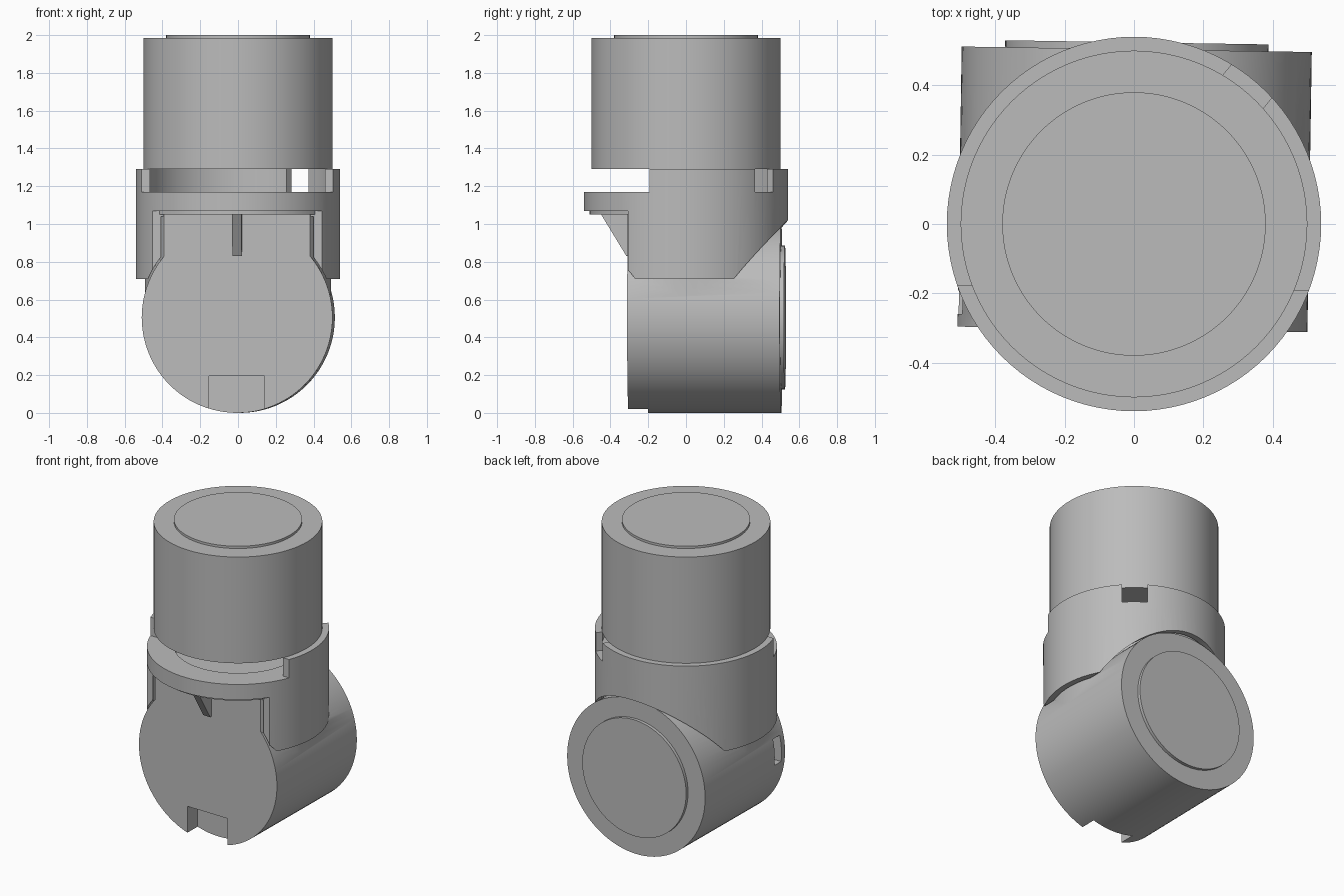
import bpy, bmesh, math
from mathutils import Matrix, Vector

if "Cube" in bpy.data.objects:
    bpy.data.objects.remove(bpy.data.objects["Cube"], do_unlink=True)

GREY = (0.5, 0.5, 0.5, 1)
mat = bpy.data.materials.new("plain grey")
mat.use_nodes = True
mat.diffuse_color = GREY
mat.node_tree.nodes["Principled BSDF"].inputs["Base Color"].default_value = GREY

TWIST = Matrix.Rotation(math.radians(-0.9), 4, "Z")  # lower joint is slightly turned
AXIS_Z = 0.505                                       # height of the lower drum axis


def add(name, bm, matrix=Matrix()):
    bmesh.ops.recalc_face_normals(bm, faces=bm.faces)
    bm.transform(matrix)
    mesh = bpy.data.meshes.new(name)
    bm.to_mesh(mesh)
    bm.free()
    mesh.materials.append(mat)
    ob = bpy.data.objects.new(name, mesh)
    bpy.context.collection.objects.link(ob)
    return ob


def upright(name, r, z0, z1):
    """Vertical cylinder between two heights."""
    bm = bmesh.new()
    bmesh.ops.create_cone(bm, cap_ends=True, segments=96, radius1=r, radius2=r, depth=z1 - z0)
    return add(name, bm, Matrix.Translation((0, 0, (z0 + z1) / 2)))


def lying(name, r, y0, y1):
    """Cylinder along y on the drum axis."""
    bm = bmesh.new()
    bmesh.ops.create_cone(bm, cap_ends=True, segments=96, radius1=r, radius2=r, depth=y1 - y0)
    return add(name, bm, TWIST @ Matrix.Translation((0, (y0 + y1) / 2, AXIS_Z))
               @ Matrix.Rotation(math.pi / 2, 4, "X"))


def box(name, lo, hi, turn=TWIST):
    bm = bmesh.new()
    bmesh.ops.create_cube(bm, size=1)
    lo, hi = Vector(lo), Vector(hi)
    return add(name, bm, turn @ Matrix.Translation((lo + hi) / 2)
               @ Matrix.Diagonal((*(hi - lo), 1)))


def combine(ob, other, operation="DIFFERENCE"):
    mod = ob.modifiers.new("cut", "BOOLEAN")
    mod.operation, mod.object, mod.solver = operation, other, "EXACT"
    bpy.context.view_layer.objects.active = ob
    bpy.ops.object.modifier_apply(modifier=mod.name)
    bpy.data.objects.remove(other, do_unlink=True)


# Upper drum with its raised end disc
parts = [upright("upper_drum", 0.5, 1.29, 1.985),
         upright("upper_end_disc", 0.38, 1.98, 2.0)]

# Collar: outer sleeve with a socket, open front, wall notch and saddle underneath
collar = upright("collar", 0.54, 0.71, 1.29)
for cutter in (
        upright("socket", 0.5, 1.17, 1.4),
        upright("centre_recess", 0.38, 1.08, 1.25),
        upright("sleeve_hollow", 0.503, 0.6, 1.04),
        box("front_step", (-1, -1, 1.17), (1, -0.185, 1.4)),
        box("front_opening", (-1, -1, 0.5), (1, -0.3, 1.07)),
        box("wall_notch", (0.4, -0.075, 1.17), (0.7, 0.075, 1.4),
            Matrix.Rotation(math.radians(50.5), 4, "Z")),
        lying("saddle", 0.515, -1, 1)):
    combine(collar, cutter)
parts.append(collar)

# Lower drum merged with the neck that rises into the collar
drum = lying("lower_drum", 0.505, -0.304, 0.504)
neck = upright("neck", 0.492, 0.5, 1.06)
combine(neck, box("neck_flat", (-1, -1, 0), (1, -0.304, 2)))
combine(drum, neck, "UNION")
combine(drum, box("bottom_notch", (-0.15, -1, -0.1), (0.145, -0.2, 0.195)))
combine(drum, box("side_notch", (-0.6, -0.268, 0.45), (-0.44, -0.2, 0.62)))
parts.append(drum)
parts.append(lying("lower_end_disc", 0.38, 0.5, 0.524))

# Thin lip under the front flange
parts.append(upright("flange_lip", 0.51, 1.05, 1.075))

# Triangular rib bracing the flange
bm = bmesh.new()
face = bm.faces.new([bm.verts.new((-0.025, y, z)) for y, z in
                     ((-0.29, 0.83), (-0.315, 0.83), (-0.455, 1.06), (-0.29, 1.06))])
new = bmesh.ops.extrude_face_region(bm, geom=[face])["geom"]
bmesh.ops.translate(bm, vec=(0.05, 0, 0),
                    verts=[v for v in new if isinstance(v, bmesh.types.BMVert)])
parts.append(add("flange_rib", bm, TWIST))

# Smooth curved walls, crisp edges
for ob in parts:
    bpy.ops.object.select_all(action="DESELECT")
    ob.select_set(True)
    bpy.context.view_layer.objects.active = ob
    bpy.ops.object.shade_smooth_by_angle(angle=math.radians(30))
